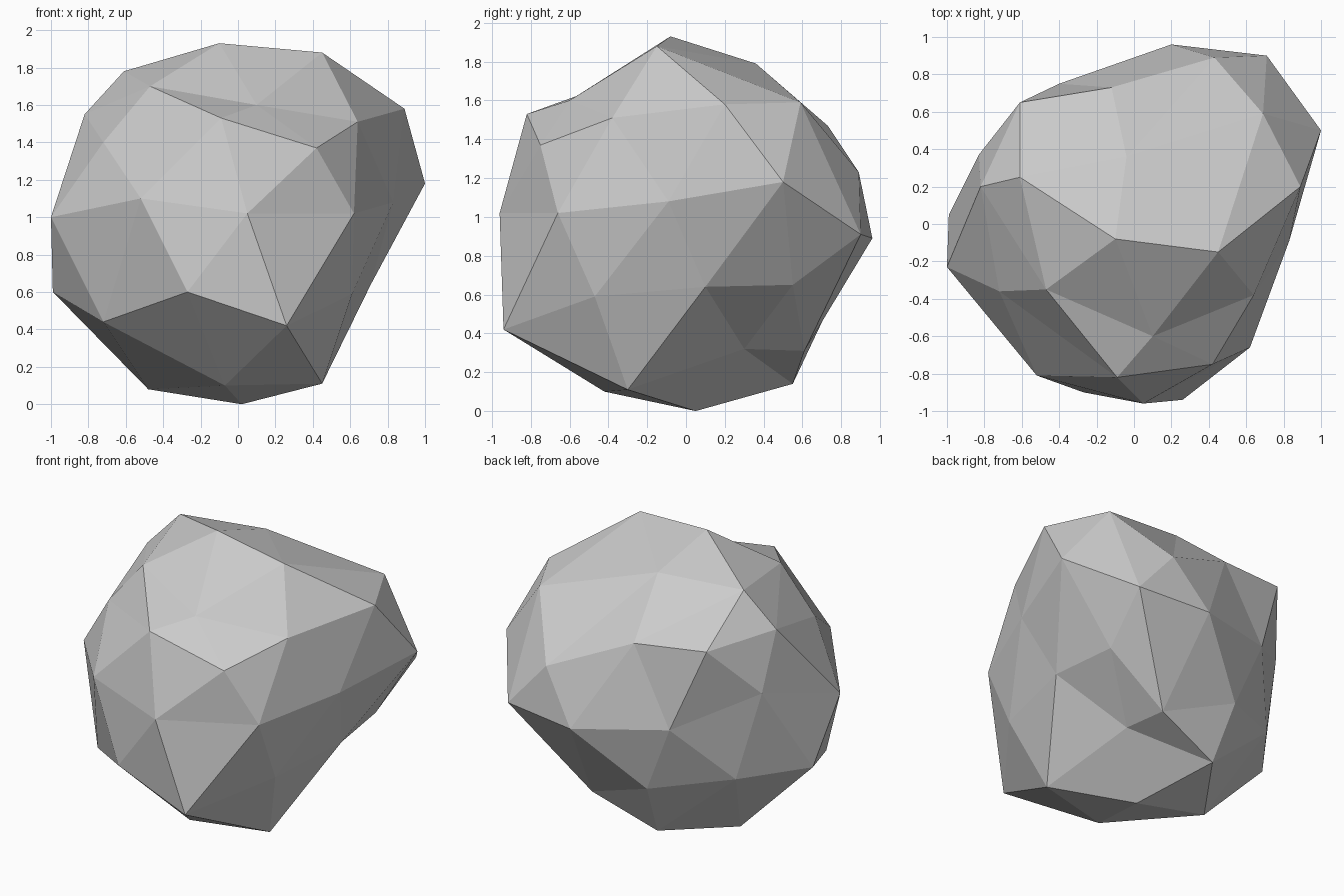
import bpy
import bmesh
import math
from mathutils import Vector

default_cube = bpy.data.objects.get("Cube")
if default_cube:
    bpy.data.objects.remove(default_cube, do_unlink=True)


def make_material(name, colour):
    material = bpy.data.materials.new(name)
    material.use_nodes = True
    material.diffuse_color = colour
    shader = material.node_tree.nodes["Principled BSDF"]
    shader.inputs["Base Color"].default_value = colour
    shader.inputs["Roughness"].default_value = 0.9
    return material


def ring_order(vert):
    """Sort from the top ring down, then anticlockwise around each ring."""
    angle = math.atan2(vert.co.y, vert.co.x) + 0.1
    return (-round(vert.co.z, 2), angle % math.tau)


# Chipped corner positions in hundredths, ring by ring from the crown down
crown = [(-10, -8, 193)]
top_ring = [(45, -15, 188), (-4, 36, 179), (-61, 25, 178), (-47, -35, 170), (10, -60, 160)]
shoulder_edges = [(69, 59, 159), (-12, 73, 147), (-82, 20, 155), (-9, -82, 153), (64, -38, 151)]
shoulder_corners = [(89, 20, 158), (43, 89, 123), (-61, 65, 151), (-72, -36, 140), (42, -75, 137)]
waist = [(100, 50, 118), (71, 90, 91), (20, 96, 89), (-40, 75, 96), (-83, 37, 118),
         (-100, -23, 100), (-52, -81, 110), (5, -96, 102), (62, -66, 102), (83, -9, 108)]
lower_corners = [(65, 55, 65), (-21, 72, 50), (-99, 5, 60), (-27, -90, 60), (61, -47, 59)]
lower_edges = [(71, 10, 64), (28, 61, 31), (-69, 45, 59), (-72, -48, 44), (26, -94, 42)]
bottom_ring = [(31, 30, 32), (-17, 55, 14), (-48, 10, 8), (-7, -42, 10), (45, -30, 11)]
foot = [(2, 5, 0)]

rings = (crown, top_ring, shoulder_edges, shoulder_corners, waist,
         lower_corners, lower_edges, bottom_ring, foot)
corners = [Vector(point) / 100 for ring in rings for point in ring]

# Boulder: a coarse ball whose corners are pushed to the chipped positions
bm = bmesh.new()
bmesh.ops.create_icosphere(bm, subdivisions=2, radius=1)
for vert, corner in zip(sorted(bm.verts, key=ring_order), corners):
    vert.co = corner
bmesh.ops.recalc_face_normals(bm, faces=bm.faces[:])
for face in bm.faces:
    face.smooth = False

mesh = bpy.data.meshes.new("boulder")
bm.to_mesh(mesh)
bm.free()
mesh.materials.append(make_material("stone grey", (0.6, 0.6, 0.6, 1)))
boulder = bpy.data.objects.new("boulder", mesh)
bpy.context.collection.objects.link(boulder)
